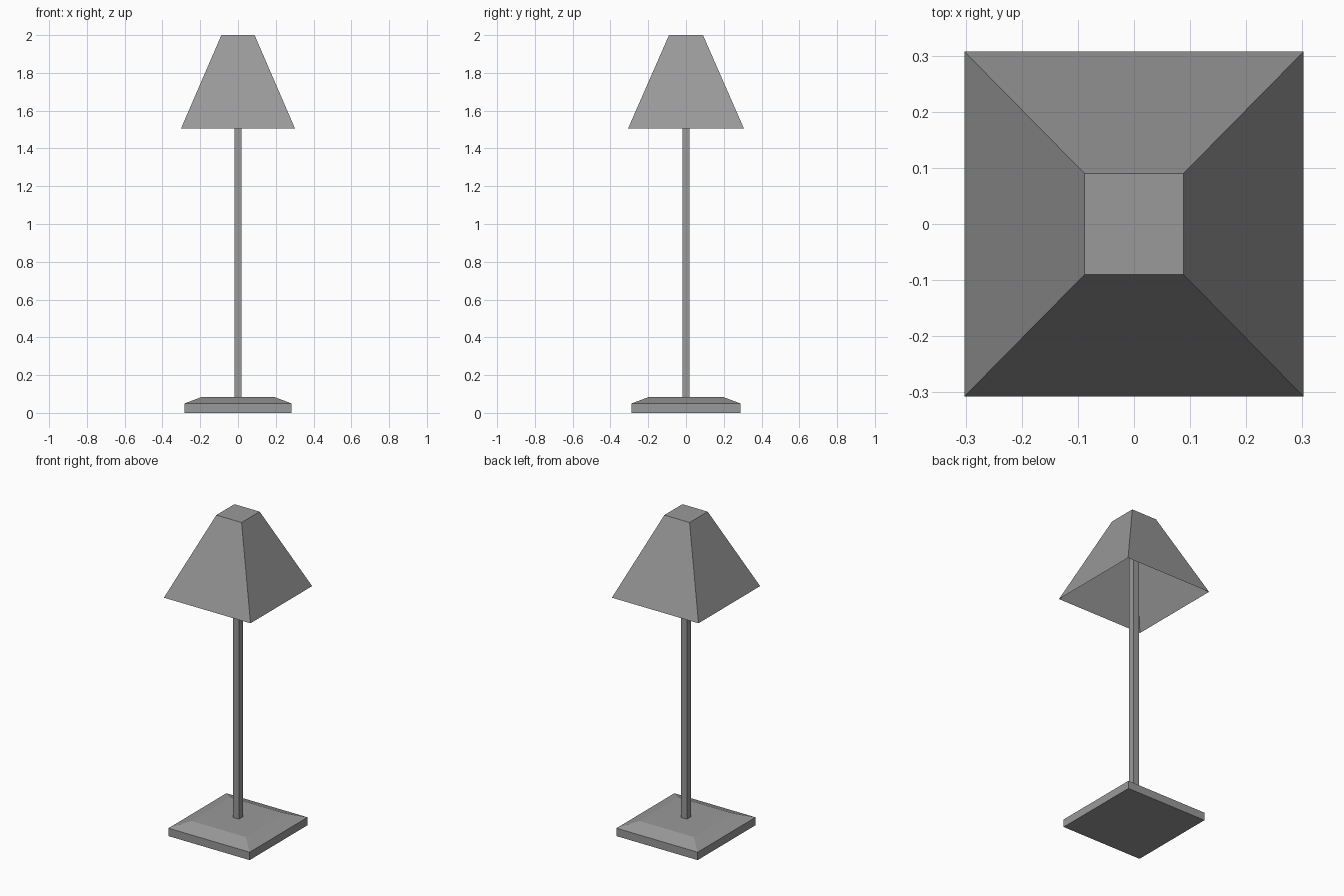
import bpy

if "Cube" in bpy.data.objects:
    bpy.data.objects.remove(bpy.data.objects["Cube"])

grey = bpy.data.materials.new("dark_grey")
grey.diffuse_color = (0.32, 0.32, 0.32, 1)
grey.use_nodes = True
grey.node_tree.nodes["Principled BSDF"].inputs["Base Color"].default_value = grey.diffuse_color


def square_loft(name, rings, cap_bottom=True):
    """Stack rectangular rings (half_x, half_y, z) into a flat-faced solid."""
    verts = [(sx * hx, sy * hy, z) for hx, hy, z in rings
             for sx, sy in ((-1, -1), (1, -1), (1, 1), (-1, 1))]
    faces = []
    for r in range(len(rings) - 1):
        a, b = 4 * r, 4 * r + 4
        for i in range(4):
            j = (i + 1) % 4
            faces.append((a + i, a + j, b + j, b + i))
    top = len(verts) - 4
    faces.append((top, top + 1, top + 2, top + 3))
    if cap_bottom:
        faces.append((3, 2, 1, 0))
    mesh = bpy.data.meshes.new(name)
    mesh.from_pydata(verts, [], faces)
    mesh.materials.append(grey)
    obj = bpy.data.objects.new(name, mesh)
    bpy.context.collection.objects.link(obj)
    return obj


# Square foot with a sloped upper edge
square_loft("base", [(0.283, 0.288, 0), (0.283, 0.288, 0.05), (0.19, 0.194, 0.085)])

# Thin square pole, running up inside the shade
square_loft("pole", [(0.0195, 0.0195, 0.08), (0.0195, 0.0195, 1.85)])

# Tapered shade, closed on top and open underneath
square_loft("shade", [(0.302, 0.307, 1.505), (0.088, 0.09, 2.0)], cap_bottom=False)
